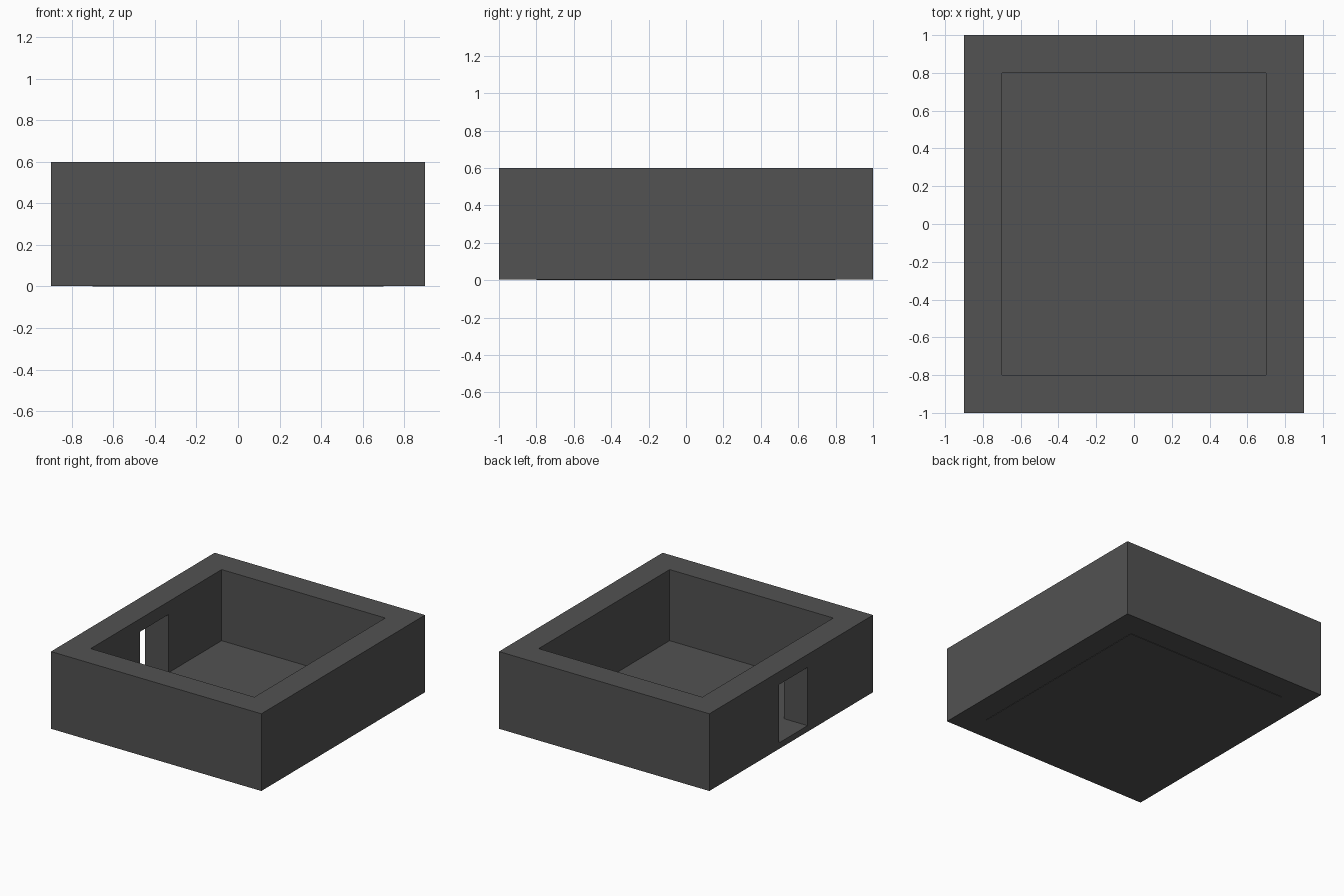
import bpy

if "Cube" in bpy.data.objects:
    bpy.data.objects.remove(bpy.data.objects["Cube"])

grey = bpy.data.materials.new("dark grey")
grey.diffuse_color = (0.085, 0.085, 0.085, 1)
grey.use_nodes = True
grey.node_tree.nodes["Principled BSDF"].inputs["Base Color"].default_value = grey.diffuse_color


def box(name, lo, hi):
    """Axis-aligned box between two corners."""
    bpy.ops.mesh.primitive_cube_add(size=1)
    ob = bpy.context.object
    ob.name = name
    for v in ob.data.vertices:
        v.co = [lo[i] if v.co[i] < 0 else hi[i] for i in range(3)]
    ob.data.materials.append(grey)
    return ob


def cut(target, cutter):
    """Subtract the cutter and remove it."""
    mod = target.modifiers.new("cut", 'BOOLEAN')
    mod.operation = 'DIFFERENCE'
    mod.solver = 'EXACT'
    mod.object = cutter
    bpy.context.view_layer.objects.active = target
    bpy.ops.object.modifier_apply(modifier=mod.name)
    bpy.data.objects.remove(cutter, do_unlink=True)


# Thick surrounding walls, open at the top
walls = box("walls", (-0.9, -1, 0.003), (0.9, 1, 0.6))
cut(walls, box("room_cutter", (-0.7, -0.8, -0.5), (0.7, 0.8, 1)))

# Doorway through the left wall, sill level with the floor
cut(walls, box("door_cutter", (-1.2, -0.2, 0.05), (-0.5, 0.15, 0.5)))

# Thin floor slab set between the walls
box("floor", (-0.7, -0.8, 0), (0.7, 0.8, 0.05))
